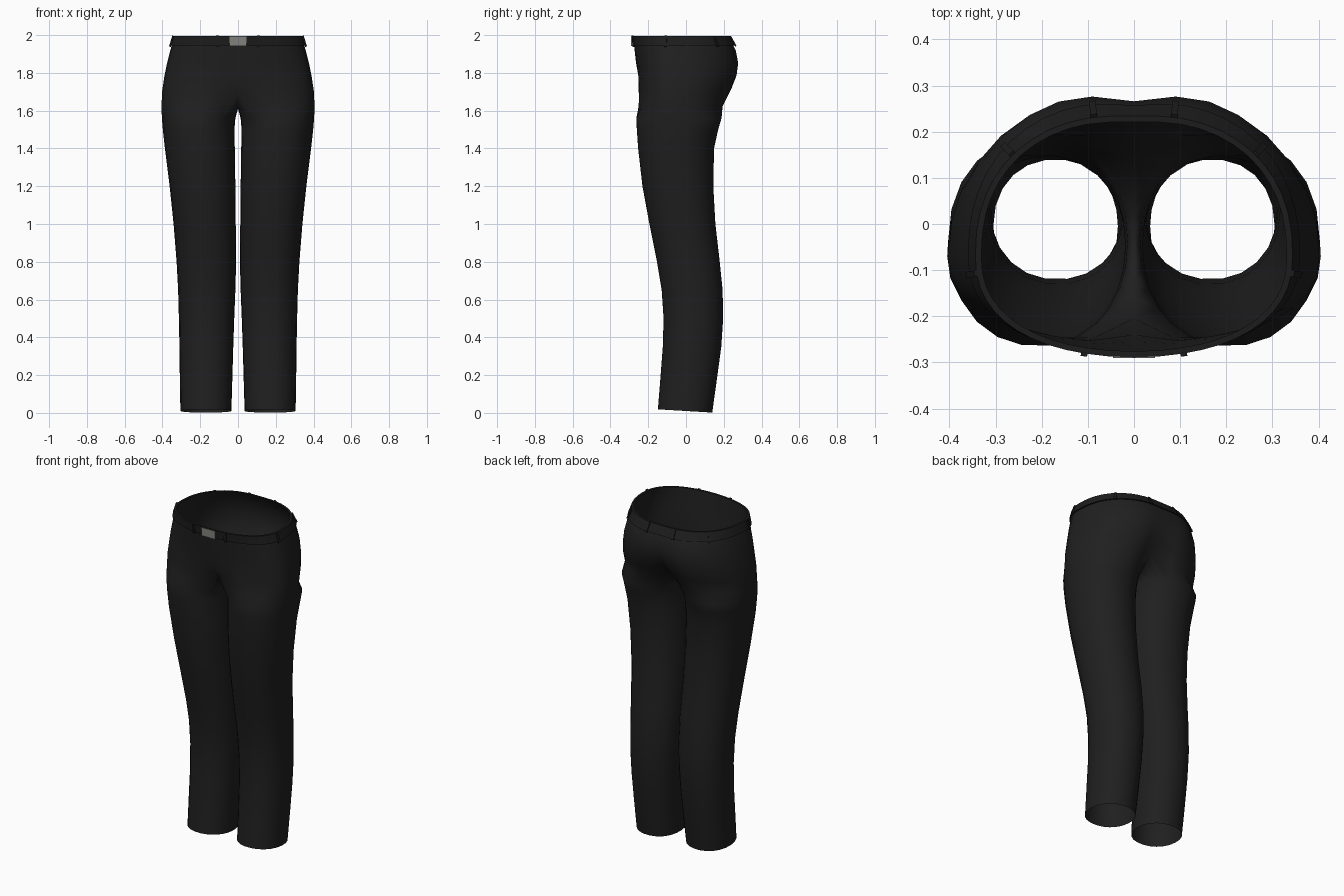
import bpy, bmesh
from math import sin, cos, radians, exp, atan2
from mathutils import Vector, Matrix

if "Cube" in bpy.data.objects:
    bpy.data.objects.remove(bpy.data.objects["Cube"])


def material(name, rgb, rough=0.8):
    m = bpy.data.materials.new(name)
    m.use_nodes = True
    m.diffuse_color = (*rgb, 1)
    node = m.node_tree.nodes["Principled BSDF"]
    node.inputs["Base Color"].default_value = (*rgb, 1)
    node.inputs["Roughness"].default_value = rough
    return m


cloth = material("black cloth", (0.014, 0.014, 0.014))
leather = material("black leather", (0.012, 0.012, 0.012))
metal = material("grey metal", (0.22, 0.22, 0.2))

# Leg sections: height, inner x, outer x, front y, back y
LEGS = [(0.01, .035, .305, -.15, .14), (.18, .03, .308, -.137, .165),
        (.35, .025, .31, -.124, .188), (.5, .02, .313, -.12, .198),
        (.65, .014, .317, -.13, .195), (.8, .01, .325, -.155, .18),
        (1.0, .012, .341, -.195, .157), (1.2, .014, .362, -.232, .146),
        (1.4, .017, .387, -.255, .15), (1.5, .019, .398, -.262, .172),
        (1.56, .014, .403, -.265, .19)]
# Hip sections: side z, half width, front y, back y, centre front y, centre back y, centre z
HIPS = [(1.62, .405, -.265, .213, -.205, .15, 1.69),
        (1.70, .402, -.26, .255, -.24, .215, 1.745),
        (1.78, .39, -.256, .283, -.255, .25, 1.80),
        (1.85, .376, -.262, .29, -.265, .266, 1.855),
        (1.92, .358, -.27, .275, -.272, .258, 1.92),
        (1.96, .347, -.274, .252, -.276, .243, 1.96),
        (1.995, .335, -.278, .23, -.28, .225, 1.995)]
OUTER, INNER = 17, 7


def power(v, n):
    return abs(v) ** (2 / n) * (1 if v >= 0 else -1)


def leg_point(row, deg):
    z, xi, xo, yf, yb = row
    a = radians(deg)
    x = (xi + xo) / 2 + (xo - xi) / 2 * power(cos(a), 2.15)
    y = (yf + yb) / 2 + (yb - yf) / 2 * power(sin(a), 2.15)
    if z < .1:                       # hem dips towards the heel
        z -= y * .06
    return Vector((x, y, z))


def hip_point(row, deg):
    z, w, yf, yb, cf, cb, cz = row
    a = radians(deg)
    x, s = w * power(cos(a), 2.3), power(sin(a), 2.3)
    side = -.07
    near = exp(-(x / .085) ** 2)     # pull the middle in for the cleft
    edge, mid = (yf, cf) if s < 0 else (yb, cb)
    y = side + abs(s) * (edge - side) + near * (mid - edge)
    return Vector((x, y, z + near * (cz - z)))


def make(name, bm, mat, smooth=True):
    me = bpy.data.meshes.new(name)
    bm.to_mesh(me)
    bm.free()
    me.materials.append(mat)
    ob = bpy.data.objects.new(name, me)
    bpy.context.collection.objects.link(ob)
    if smooth:
        bpy.ops.object.select_all(action='DESELECT')
        bpy.context.view_layer.objects.active = ob
        ob.select_set(True)
        bpy.ops.object.shade_smooth_by_angle(angle=radians(50))
    return ob


def bridge(bm, low, high, closed):
    n = len(low)
    for i in range(n if closed else n - 1):
        j = (i + 1) % n
        bm.faces.new((low[i], low[j], high[j], high[i]))


# Trousers: one leg and half the hips, mirrored
bm = bmesh.new()
leg_angles = [-130 + 260 * i / (OUTER - 1) for i in range(OUTER)]
leg_angles += [130 + 100 * (i + 1) / (INNER + 1) for i in range(INNER)]
hip_angles = [-90 + 180 * i / (OUTER - 1) for i in range(OUTER)]
rings = [[bm.verts.new(leg_point(r, a)) for a in leg_angles] for r in LEGS]
hips = []
for r in HIPS:
    ring = [hip_point(r, a) for a in hip_angles]
    ring[0].x = ring[-1].x = 0
    hips.append([bm.verts.new(p) for p in ring])
front, back = hips[0][0].co, hips[0][-1].co
seam = []
for i in range(INNER):               # crotch seam from back to front
    t = (i + 1) / (INNER + 1)
    p = back.lerp(front, t)
    k = abs(2 * t - 1) ** 2.2
    seam.append(bm.verts.new((0, p.y, 1.61 + (p.z - 1.61) * k)))
rings.append(hips[0] + seam)
for low, high in zip(rings, rings[1:]):
    bridge(bm, low, high, True)
for low, high in zip(hips, hips[1:]):
    bridge(bm, low, high, False)
trousers = make("trousers", bm, cloth)
mirror = trousers.modifiers.new("mirror", 'MIRROR')
mirror.merge_threshold = .0005


def waist_row(z):
    for a, b in zip(HIPS, HIPS[1:]):
        if z <= b[0]:
            t = (z - a[0]) / (b[0] - a[0])
            return [p + (q - p) * t for p, q in zip(a, b)]
    return HIPS[-1]


def waist_point(z, deg, off):
    row = waist_row(z)
    p = hip_point(row, deg)
    d = hip_point(row, min(deg + 2, 90)) - hip_point(row, max(deg - 2, -90))
    n = Vector((d.y, -d.x, 0)).normalized()
    if abs(deg) == 90:
        p.x, n = 0, Vector((0, deg / 90, 0))
    return p + n * off, n


# Belt: a thin band with lips following the waist
bm = bmesh.new()
section = [(1.945, 0), (1.945, .009), (1.995, .009), (1.995, -.004)]
angles = [-90 + 7.5 * i for i in range(25)]
bands = []
for z, off in section:
    half = [waist_point(z, a, off)[0] for a in angles]
    half += [Vector((-p.x, p.y, p.z)) for p in half[-2:0:-1]]
    bands.append([bm.verts.new(p) for p in half])
for low, high in zip(bands, bands[1:]):
    bridge(bm, low, high, True)
make("belt", bm, leather)


def box(name, centre, size, mat, turn=0, lean=0):
    bm = bmesh.new()
    bmesh.ops.create_cube(bm, size=1)
    bm.transform(Matrix.Translation(centre) @ Matrix.Rotation(turn, 4, 'Z')
                 @ Matrix.Rotation(lean, 4, 'Y') @ Matrix.Diagonal((*size, 1)))
    return make(name, bm, mat, False)


# Belt loops, in left and right pairs
for place, deg in (("front", -75), ("side", -8), ("rear_side", 42), ("back", 78)):
    top, n = waist_point(1.993, deg, .011)
    low, _ = waist_point(1.942, deg, .011)
    lean = atan2((low - top).dot(n), .051)
    for side, s in (("left", 1), ("right", -1)):
        c = (top + low) / 2
        c.x *= s
        box(f"{place}_loop_{side}", c, (.008, .014, .06), leather,
            atan2(n.y, n.x * s), -lean)

# Buckle
box("buckle", Vector((0, -.287, 1.968)), (.09, .008, .05), metal)
